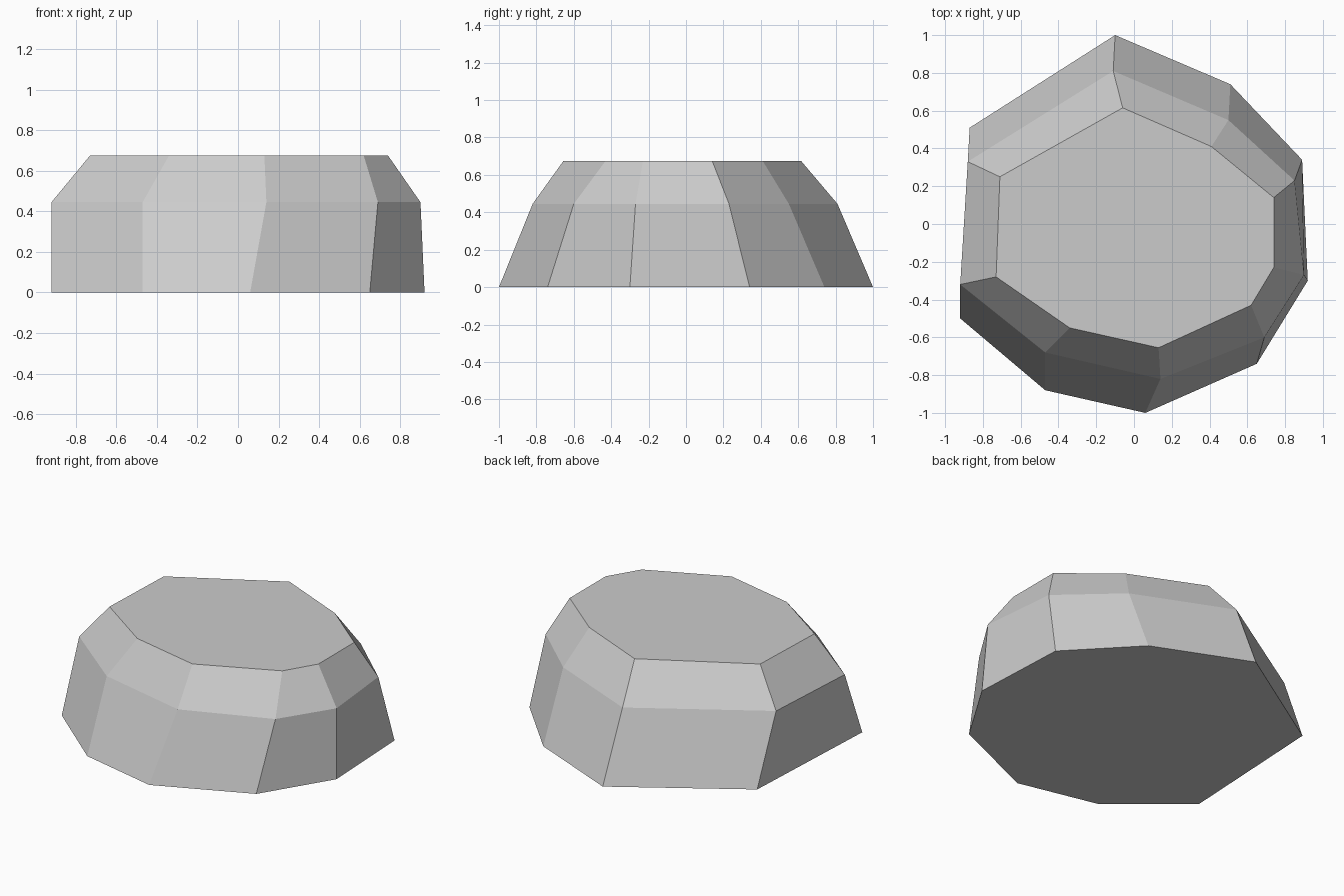
import bpy, bmesh

if "Cube" in bpy.data.objects:
    bpy.data.objects.remove(bpy.data.objects["Cube"])

stone = bpy.data.materials.new("stone_grey")
stone.diffuse_color = (0.6, 0.6, 0.6, 1)
stone.use_nodes = True
stone.node_tree.nodes["Principled BSDF"].inputs["Base Color"].default_value = stone.diffuse_color

# Irregular nine-sided outlines: ground, shoulder, flat top
RINGS = [
    (0.0, [(-.10, 1.0), (.51, .74), (.89, .34), (.92, -.30), (.65, -.74),
           (.06, -1.0), (-.47, -.88), (-.92, -.50), (-.87, .51)]),
    (0.445, [(-.11, .81), (.50, .55), (.85, .23), (.90, -.27), (.69, -.60),
             (.14, -.82), (-.47, -.68), (-.92, -.32), (-.88, .33)]),
    (0.675, [(-.06, .615), (.41, .41), (.74, .14), (.74, -.23), (.62, -.43),
             (.13, -.655), (-.34, -.55), (-.73, -.28), (-.71, .25)]),
]

bm = bmesh.new()
loops = [[bm.verts.new((x, y, z)) for x, y in pts] for z, pts in RINGS]

# Faceted sides bridging each pair of outlines
for low, high in zip(loops, loops[1:]):
    n = len(low)
    for i in range(n):
        j = (i + 1) % n
        bm.faces.new((low[i], low[j], high[j], high[i]))

# Flat underside and top
bm.faces.new(loops[0])
bm.faces.new(loops[-1])
bmesh.ops.recalc_face_normals(bm, faces=bm.faces[:])

mesh = bpy.data.meshes.new("rock")
bm.to_mesh(mesh)
bm.free()
mesh.materials.append(stone)
rock = bpy.data.objects.new("rock", mesh)
bpy.context.collection.objects.link(rock)
